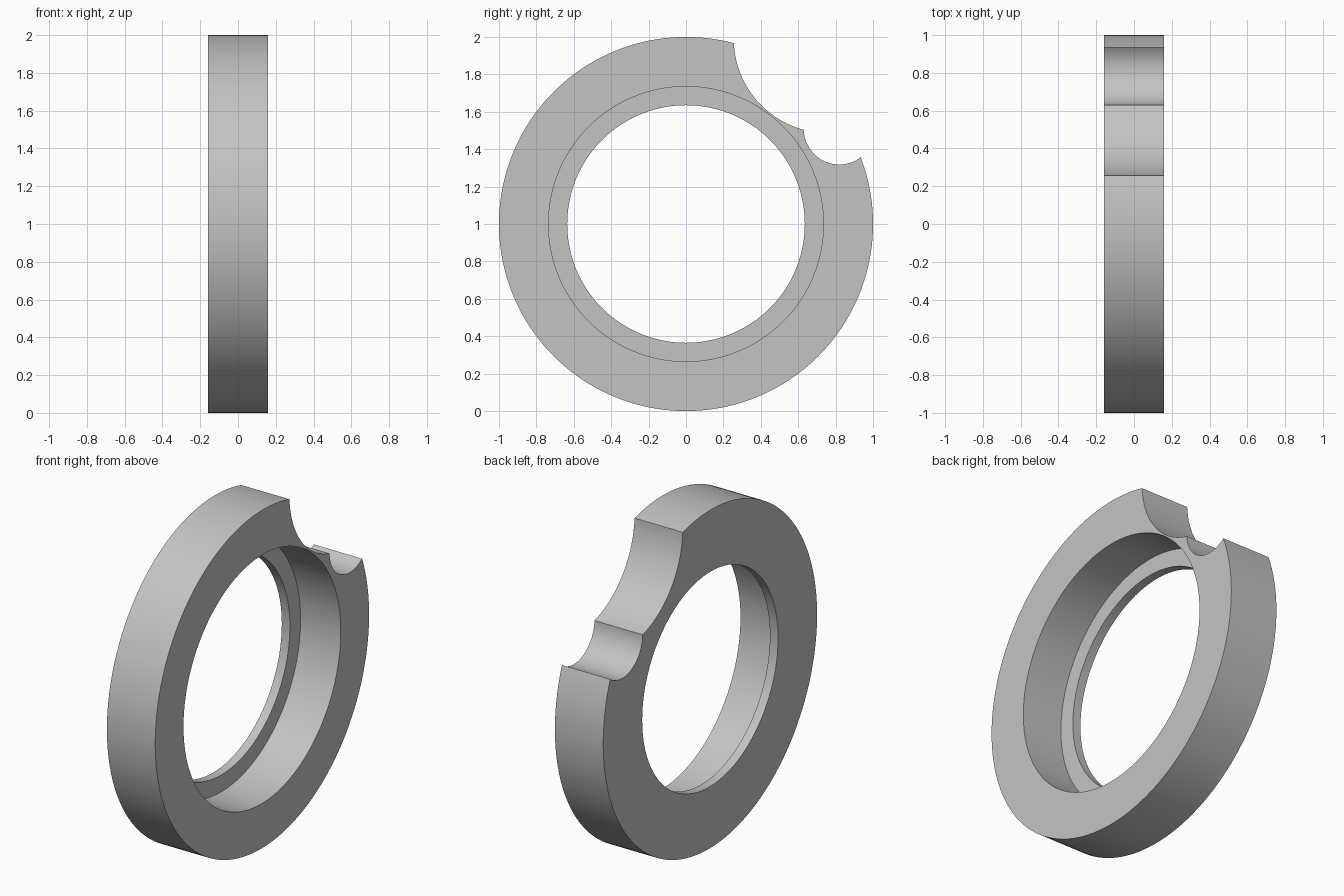
import bpy, bmesh, math
from mathutils import Matrix, Vector

cube = bpy.data.objects.get("Cube")
if cube:
    bpy.data.objects.remove(cube, do_unlink=True)

HALF = 0.158          # half thickness of the ring
STEP = -0.105         # floor of the counterbore
OUTER, BORE, RECESS = 1.0, 0.635, 0.735
SEGMENTS = 160

grey = bpy.data.materials.new("plain grey")
grey.use_nodes = True
colour = (0.55, 0.55, 0.55, 1)
grey.diffuse_color = colour
grey.node_tree.nodes["Principled BSDF"].inputs["Base Color"].default_value = colour


def add_object(name, bm):
    bmesh.ops.recalc_face_normals(bm, faces=bm.faces)
    mesh = bpy.data.meshes.new(name)
    bm.to_mesh(mesh)
    bm.free()
    mesh.materials.append(grey)
    obj = bpy.data.objects.new(name, mesh)
    bpy.context.collection.objects.link(obj)
    return obj


# Ring: a stepped section turned around the x axis
bm = bmesh.new()
section = [(-HALF, BORE), (-HALF, OUTER), (HALF, OUTER),
           (HALF, RECESS), (STEP, RECESS), (STEP, BORE)]
verts = [bm.verts.new((x, 0, r)) for x, r in section]
edges = [bm.edges.new((v, verts[i - 1])) for i, v in enumerate(verts)]
bmesh.ops.spin(bm, geom=verts + edges, cent=(0, 0, 0), axis=(1, 0, 0),
               angle=math.tau, steps=SEGMENTS, use_merge=True)
bmesh.ops.remove_doubles(bm, verts=bm.verts, dist=1e-5)
bmesh.ops.translate(bm, verts=bm.verts, vec=(0, 0, 1))
ring = add_object("notched_ring", bm)


# Round notches cut across the rim
def notch_cutter(name, y, z, radius):
    bm = bmesh.new()
    bmesh.ops.create_cone(bm, cap_ends=True, segments=SEGMENTS, radius1=radius,
                          radius2=radius, depth=1,
                          matrix=Matrix.Translation(Vector((0, y, z)))
                          @ Matrix.Rotation(math.pi / 2, 4, "Y"))
    cutter = add_object(name, bm)
    cutter.hide_render = True
    mod = ring.modifiers.new(name, "BOOLEAN")
    mod.operation = "DIFFERENCE"
    mod.solver = "EXACT"
    mod.object = cutter
    return cutter


cutters = [notch_cutter("large_notch_cutter", 0.761, 1.992, 0.506),
           notch_cutter("small_notch_cutter", 0.82, 1.508, 0.19)]

# Bake the cuts and discard the cutters
graph = bpy.context.evaluated_depsgraph_get()
baked = bpy.data.meshes.new_from_object(ring.evaluated_get(graph))
ring.modifiers.clear()
ring.data = baked
for cutter in cutters:
    bpy.data.objects.remove(cutter, do_unlink=True)

# Smooth the round walls, keep the rims crisp
bpy.ops.object.select_all(action="DESELECT")
ring.select_set(True)
bpy.context.view_layer.objects.active = ring
bpy.ops.object.shade_smooth_by_angle(angle=math.radians(30))
